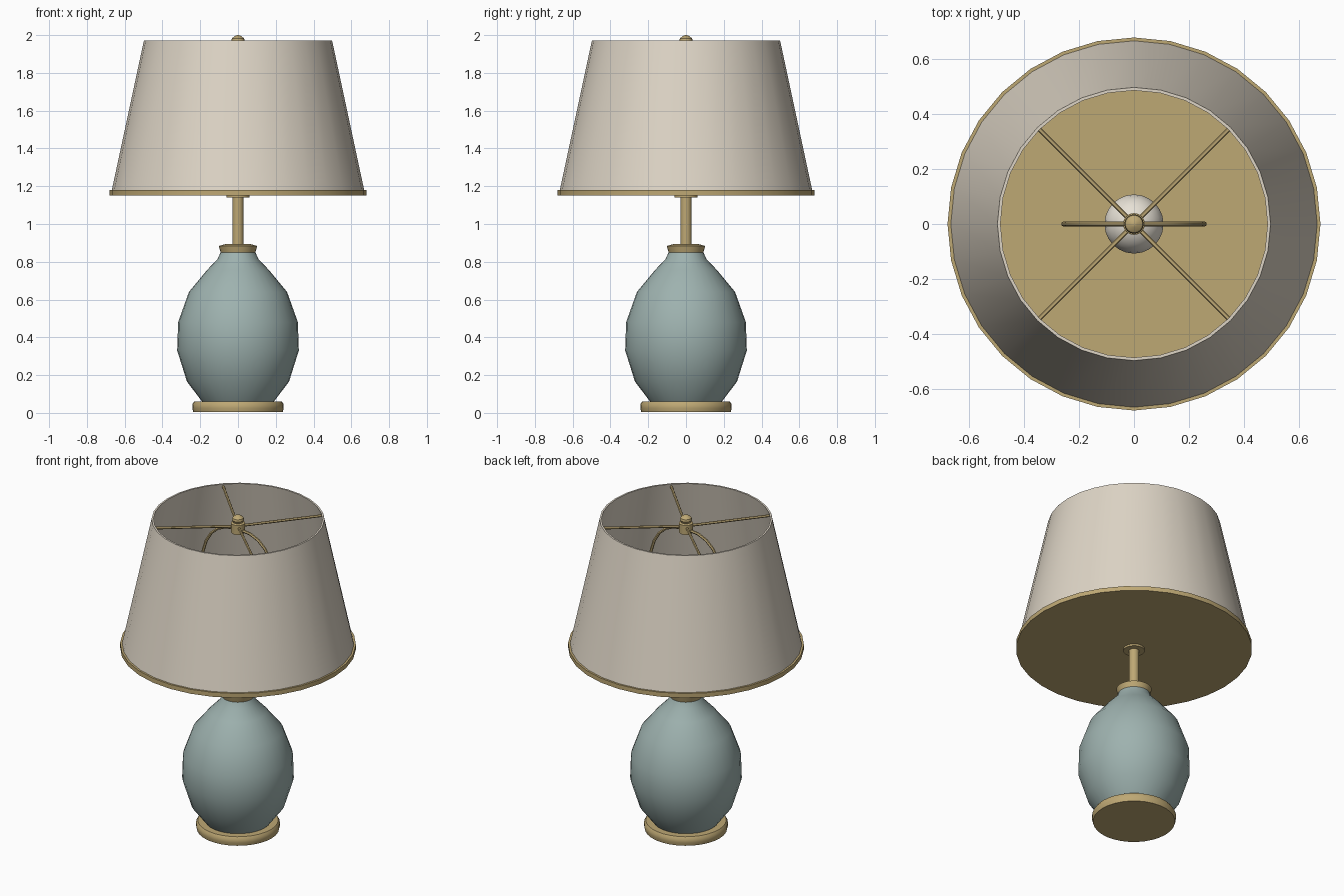
import bpy, math
from mathutils import Vector

if "Cube" in bpy.data.objects:
    bpy.data.objects.remove(bpy.data.objects["Cube"])


def material(name, rgb):
    m = bpy.data.materials.new(name)
    lin = [((c / 255 + 0.055) / 1.055) ** 2.4 for c in rgb]
    m.diffuse_color = (*lin, 1)
    m.use_nodes = True
    m.node_tree.nodes["Principled BSDF"].inputs["Base Color"].default_value = m.diffuse_color
    return m


BRASS = material("brass", (190, 168, 116))
LINEN = material("linen", (222, 213, 198))
GLAZE = material("celadon glaze", (158, 178, 175))
GLASS = material("bulb glass", (238, 232, 220))


def finish(obj, mat, angle=35):
    obj.data.materials.append(mat)
    bpy.ops.object.select_all(action='DESELECT')
    bpy.context.view_layer.objects.active = obj
    obj.select_set(True)
    bpy.ops.object.shade_smooth_by_angle(angle=math.radians(angle))
    return obj


def lathe(name, profile, mat, segs=32, closed=False, angle=35):
    """Revolve (radius, z) points, listed bottom to top on the outside."""
    verts, faces, rings = [], [], []
    for r, z in profile:
        count = 1 if r == 0 else segs
        rings.append(list(range(len(verts), len(verts) + count)))
        for i in range(count):
            a = math.tau * i / segs
            verts.append((r * math.cos(a), r * math.sin(a), z))
    pairs = list(zip(rings, rings[1:]))
    if closed:
        pairs.append((rings[-1], rings[0]))
    for a, b in pairs:
        for i in range(segs):
            j = (i + 1) % segs
            if len(a) == 1:
                faces.append((a[0], b[j], b[i]))
            elif len(b) == 1:
                faces.append((a[i], a[j], b[0]))
            else:
                faces.append((a[i], a[j], b[j], b[i]))
    mesh = bpy.data.meshes.new(name)
    mesh.from_pydata(verts, [], faces)
    obj = bpy.data.objects.new(name, mesh)
    bpy.context.collection.objects.link(obj)
    return finish(obj, mat, angle)


def wire(name, points, radius, mat):
    """Round rod along a path."""
    curve = bpy.data.curves.new(name, 'CURVE')
    curve.dimensions = '3D'
    curve.bevel_depth = radius
    curve.bevel_resolution = 1
    curve.use_fill_caps = True
    s = curve.splines.new('POLY')
    s.points.add(len(points) - 1)
    for p, co in zip(s.points, points):
        p.co = (*co, 1)
    obj = bpy.data.objects.new(name, curve)
    bpy.context.collection.objects.link(obj)
    bpy.ops.object.select_all(action='DESELECT')
    bpy.context.view_layer.objects.active = obj
    obj.select_set(True)
    bpy.ops.object.convert(target='MESH')
    return finish(bpy.context.view_layer.objects.active, mat, 50)


# Foot and ceramic body
lathe("foot", [(0, 0.005), (0.237, 0.005), (0.242, 0.025), (0.242, 0.045),
               (0.232, 0.06), (0, 0.06)], BRASS)
lathe("body", [(0, 0.055), (0.19, 0.06), (0.27, 0.165), (0.322, 0.33),
               (0.317, 0.48), (0.26, 0.64), (0.165, 0.755), (0.108, 0.815),
               (0.09, 0.855), (0, 0.855)], GLAZE, angle=50)

# Neck hardware
lathe("collar", [(0, 0.85), (0.092, 0.85), (0.102, 0.884), (0.06, 0.895), (0, 0.895)], BRASS)
lathe("stem", [(0, 0.88), (0.029, 0.88), (0.029, 1.16), (0, 1.16)], BRASS, 24)
lathe("socket", [(0, 1.14), (0.062, 1.14), (0.062, 1.2), (0.045, 1.2),
                 (0.045, 1.28), (0, 1.28)], BRASS, 24)

# Bulb
bulb = [(0, 1.26), (0.045, 1.26), (0.05, 1.3)]
bulb += [(0.108 * math.cos(t), 1.42 + 0.108 * math.sin(t))
         for t in (math.radians(-40 + 130 * i / 9) for i in range(9))]
lathe("bulb", bulb + [(0, 1.528)], GLASS, 24)

# Shade: thin open cone, with a closed trim disc at its lower edge
lathe("shade", [(0.669, 1.175), (0.498, 1.972), (0.487, 1.972), (0.657, 1.175)],
      LINEN, closed=True)
lathe("shade_trim", [(0, 1.152), (0.68, 1.152), (0.68, 1.18), (0, 1.18)], BRASS)

# Harp: rounded wire loop around the bulb
harp = []
for i in range(25):
    t = math.radians(-80 + 340 * i / 24)
    c, s = math.cos(t), math.sin(t)
    harp.append((0.258 * math.copysign(abs(c) ** 0.8, c), 0,
                 1.56 + 0.35 * math.copysign(abs(s) ** 0.8, s)))
wire("harp", harp, 0.009, BRASS)

# Spider arms from hub to shade rim
for k in range(4):
    d = Vector((math.cos(math.pi * (k + 0.5) / 2), math.sin(math.pi * (k + 0.5) / 2), 0))
    wire(f"spider_arm_{k + 1}", [d * 0.02 + Vector((0, 0, 1.93)),
                                 d * 0.487 + Vector((0, 0, 1.955))], 0.008, BRASS)

# Hub and finial
lathe("hub", [(0, 1.89), (0.04, 1.89), (0.04, 1.95), (0.028, 1.955), (0, 1.955)], BRASS, 16)
lathe("finial", [(0, 1.95), (0.026, 1.95), (0.035, 1.97), (0.032, 1.983),
                 (0.012, 1.998), (0, 2.0)], BRASS, 16)
